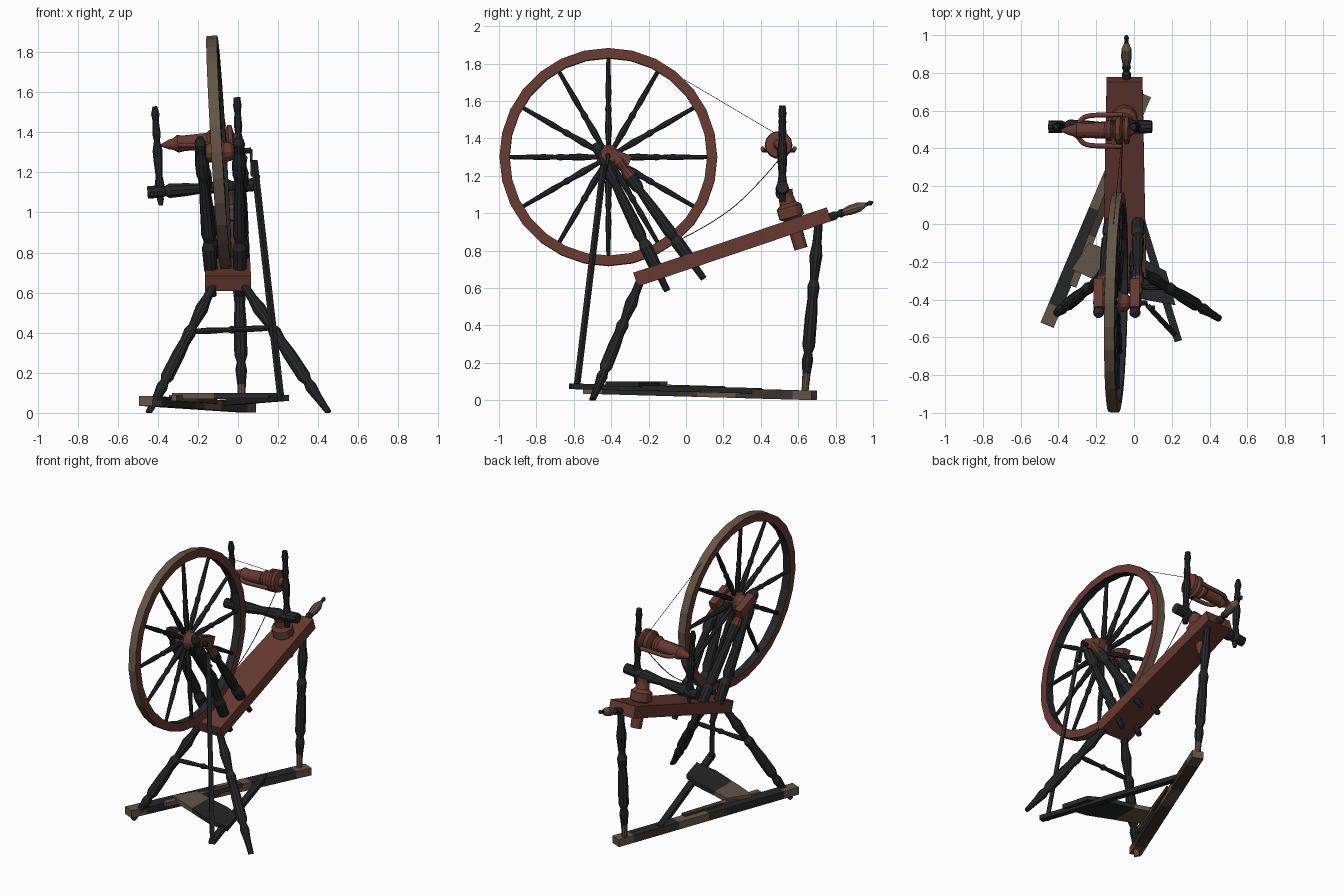
import bpy, bmesh, math
from mathutils import Vector, Matrix

if "Cube" in bpy.data.objects:
    bpy.data.objects.remove(bpy.data.objects["Cube"])


def material(name, rgb):
    m = bpy.data.materials.new(name)
    m.diffuse_color = (*rgb, 1)
    m.use_nodes = True
    m.node_tree.nodes["Principled BSDF"].inputs["Base Color"].default_value = m.diffuse_color
    return m


RED = material("red brown wood", (0.135, 0.042, 0.030))
DARK = material("black wood", (0.019, 0.020, 0.021))
TAN = material("worn tan wood", (0.125, 0.090, 0.062))
BROWN = material("dark brown wood", (0.045, 0.033, 0.024))


def finish(name, bm, *mats):
    bmesh.ops.recalc_face_normals(bm, faces=bm.faces)
    me = bpy.data.meshes.new(name)
    bm.to_mesh(me)
    bm.free()
    for m in mats:
        me.materials.append(m)
    ob = bpy.data.objects.new(name, me)
    bpy.context.collection.objects.link(ob)
    return ob


def lathe(name, p0, p1, profile, mats, sides=10, rule=None):
    """Turned part from p0 to p1; profile is (fraction along, radius)."""
    p0, p1 = Vector(p0), Vector(p1)
    q = (p1 - p0).to_track_quat('Z', 'Y')
    bm = bmesh.new()
    rings = []
    for t, r in profile:
        c = p0.lerp(p1, t)
        ring = []
        for i in range(sides):
            a = math.tau * i / sides
            v = c + q @ Vector((r * math.cos(a), r * math.sin(a), 0))
            v.z = max(v.z, 0)
            ring.append(bm.verts.new(v))
        rings.append(ring)
    for a, b in zip(rings, rings[1:]):
        for i in range(sides):
            j = (i + 1) % sides
            bm.faces.new((a[i], a[j], b[j], b[i]))
    bm.faces.new(rings[0])
    bm.faces.new(rings[-1])
    if rule:
        for f in bm.faces:
            f.material_index = int(rule(f.calc_center_median()))
    return finish(name, bm, *mats)


def beam(name, p0, p1, w, h, mats, cuts=0, rule=None, w1=None):
    """Squared stick from p0 to p1, w wide and h high, optionally tapered."""
    p0, p1 = Vector(p0), Vector(p1)
    d = (p1 - p0).normalized()
    side = d.cross(Vector((0, 0, 1))).normalized()
    up = side.cross(d)
    bm = bmesh.new()
    rings = []
    for k in range(cuts + 2):
        t = k / (cuts + 1)
        c, ww = p0.lerp(p1, t), w + ((w1 or w) - w) * t
        rings.append([bm.verts.new(c + side * ww / 2 * a + up * h / 2 * b)
                      for a, b in ((-1, -1), (1, -1), (1, 1), (-1, 1))])
    for a, b in zip(rings, rings[1:]):
        for i in range(4):
            j = (i + 1) % 4
            bm.faces.new((a[i], a[j], b[j], b[i]))
    bm.faces.new(rings[0])
    bm.faces.new(rings[-1])
    bm.normal_update()
    if rule:
        for f in bm.faces:
            f.material_index = int(rule(f.calc_center_median()))
    return finish(name, bm, *mats)


def slab(name, pts, z0, z1, mat):
    bm = bmesh.new()
    f = bm.faces.new([bm.verts.new((x, y, z0)) for x, y in pts])
    ext = bmesh.ops.extrude_face_region(bm, geom=[f])
    for v in ext['geom']:
        if isinstance(v, bmesh.types.BMVert):
            v.co.z = z1
    return finish(name, bm, mat)


def wire(name, pts, r, mat, smooth=False):
    cu = bpy.data.curves.new(name, 'CURVE')
    cu.dimensions = '3D'
    cu.bevel_depth, cu.bevel_resolution, cu.use_fill_caps = r, 1, True
    s = cu.splines.new('NURBS' if smooth else 'POLY')
    s.points.add(len(pts) - 1)
    for p, co in zip(s.points, pts):
        p.co = (*co, 1)
    if smooth:
        s.use_endpoint_u, s.order_u, s.resolution_u = True, 3, 4
    cu.materials.append(mat)
    ob = bpy.data.objects.new(name, cu)
    bpy.context.collection.objects.link(ob)


# Drive wheel, leaning slightly: local X is its axle
W = Matrix(((1, .02, -.06, -.095), (-.02, 1, 0, -.415), (.06, 0, 1, 1.30), (0, 0, 0, 1)))


def wp(x, r, a):
    return W @ Vector((x, r * math.cos(a), r * math.sin(a)))


bm = bmesh.new()
N = 28
section = ((-.027, .528), (.027, .528), (.027, .582), (-.027, .582))
rings = [[bm.verts.new(wp(x, r, math.tau * i / N)) for x, r in section] for i in range(N)]
for i in range(N):
    a, b = rings[i], rings[(i + 1) % N]
    for k, mat in enumerate((1, 0, 2, 0)):
        f = bm.faces.new((a[k], a[(k + 1) % 4], b[(k + 1) % 4], b[k]))
        f.material_index = mat
finish("wheel_rim", bm, RED, DARK, TAN)

SPOKE = [(0, .012), (.12, .014), (.25, .019), (.4, .014), (.45, .018), (.5, .012), (.62, .016), (.85, .012), (1, .011)]
for i in range(12):
    a = math.tau * i / 12
    lathe(f"wheel_spoke_{i + 1}", wp(0, .03, a), wp(0, .535, a), SPOKE, [DARK], 8)
lathe("wheel_hub", wp(-.075, 0, 0), wp(.075, 0, 0),
      [(0, .03), (.1, .045), (.3, .05), (.4, .065), (.6, .065), (.7, .05), (.9, .045), (1, .03)], [RED], 12)
lathe("axle", wp(-.12, 0, 0), wp(.16, 0, 0), [(0, .014), (1, .014)], [DARK], 8)

# Sloping bench
beam("bench", (-.05, -.27, .645), (-.05, .765, .995), .23, .078, [RED], w1=.19)

# Wheel uprights (pair A) and braces (pair B), pegged through the bench
POST = [(0, .018), (.13, .02), (.16, .034), (.3, .036), (.34, .024), (.38, .034), (.6, .028), (.72, .022),
        (.76, .034), (.84, .036), (.9, .024), (.96, .03), (1, .016)]
for side, xt, xb in (("left", -.19, -.125), ("right", .005, .01)):
    lathe(f"{side}_wheel_upright", (xb, -.10, .585), (xt, -.485, 1.375), POST, [DARK])
    lathe(f"{side}_wheel_brace", (xb + .012, .095, .65), (xt + .012, -.375, 1.30), POST, [DARK, RED],
          rule=lambda c: c.z > 1.2)
    beam(f"{side}_axle_bearing", (xt, -.45, 1.335), (xt, -.30, 1.275), .05, .065, [RED])

# Turned legs
LEG = [(0, .018), (.12, .022), (.2, .03), (.24, .022), (.28, .034), (.45, .033), (.55, .027), (.62, .033),
       (.66, .022), (.8, .034), (.88, .024), (1, .022)]
lathe("left_front_leg", (-.445, -.50, 0), (-.115, -.24, .65), LEG, [DARK, TAN], rule=lambda c: c.z < .04)
lathe("right_front_leg", (.45, -.50, 0), (.02, -.24, .65), LEG, [DARK])
lathe("back_leg", (.02, .635, .03), (-.0, .71, .96), LEG, [DARK, TAN], rule=lambda c: c.z < .14)
lathe("leg_stretcher", (-.24, -.335, .405), (.18, -.335, .425),
      [(0, .012), (.2, .016), (.45, .012), (.5, .02), (.55, .012), (.8, .016), (1, .012)], [DARK], 8)

# Floor bar, treadle stick, rail and foot board
beam("floor_bar", (-.46, -.535, .06), (.055, .685, .026), .075, .05, [BROWN, TAN, DARK], 11,
     lambda c: 1 if c.y < -.45 or .1 < c.y < .25 or c.y > .6 else 2 * (c.z > .045))
beam("treadle_stick", (.235, -.62, .075), (-.08, .40, .05), .04, .03, [DARK])
beam("treadle_rail", (-.325, -.33, .075), (-.12, .20, .06), .04, .03, [BROWN, TAN], 5, lambda c: c.y < -.05)
slab("foot_board_tan_end", [(-.33, -.24), (-.24, -.10), (-.12, -.14), (-.12, -.33), (-.2, -.30)], .07, .10, TAN)
slab("foot_board", [(-.12, -.14), (.06, -.19), (.17, -.25), (.22, -.43), (.05, -.40), (-.12, -.33)], .07, .10, DARK)

# Footman rod and crank
beam("footman_rod", (.215, -.585, .06), (.08, -.44, 1.26), .028, .022, [DARK])
wire("crank", [(.03, -.415, 1.31), (.065, -.415, 1.31), (.07, -.44, 1.185), (.11, -.44, 1.18)], .009, DARK)

# Flyer support: stem through the bench, cross bar and two maidens
lathe("support_stem", (-.05, .615, .81), (-.05, .525, 1.12),
      [(0, .036), (.4, .038), (.5, .04), (.55, .068), (.72, .068), (.78, .045), (.9, .04), (1, .045)],
      [RED, TAN], 12, lambda c: .97 < c.z < 1.0)
lathe("cross_bar", (-.452, .515, 1.10), (.095, .515, 1.14),
      [(0, .032), (.12, .034), (.16, .026), (.2, .038), (.35, .034), (.5, .026), (.65, .034), (.74, .038),
       (.78, .026), (.82, .036), (1, .034)], [DARK])
MAIDEN = [(0, .01), (.06, .018), (.12, .014), (.2, .026), (.3, .018), (.45, .024), (.55, .026), (.65, .016),
          (.72, .022), (.85, .016), (.92, .022), (1, .012)]
lathe("left_maiden", (-.385, .515, 1.035), (-.415, .515, 1.53), MAIDEN, [DARK])
lathe("right_maiden", (.015, .515, 1.06), (-.005, .515, 1.575),
      [(t, max(r, .017)) for t, r in MAIDEN], [DARK])

# Flyer with bobbin, whorls and two arms
lathe("bobbin_and_whorls", (-.385, .495, 1.335), (.0, .495, 1.37),
      [(0, .006), (.1, .024), (.16, .03), (.22, .045), (.3, .04), (.6, .042), (.64, .055), (.68, .055), (.72, .035),
       (.76, .072), (.82, .074), (.85, .055), (.88, .074), (.93, .07), (.95, .03), (1, .02)], [RED], 14)
for side, s in (("front", -1), ("rear", 1)):
    wire(f"{side}_flyer_arm", [(-.31, .495, 1.34), (-.29, .495 + s * .05, 1.335), (-.25, .495 + s * .08, 1.335),
                               (-.15, .495 + s * .082, 1.34), (-.06, .495 + s * .085, 1.345)], .013, RED, True)

# Tension screw
lathe("tension_screw", (-.04, .73, .965), (-.04, 1.0, 1.06),
      [(0, .022), (.25, .024), (.3, .016), (.36, .024), (.42, .02), (.55, .028), (.72, .027), (.85, .012),
       (.9, .01), (.95, .014), (1, .005)], [DARK, TAN], 10, lambda c: .85 < c.y < .95)

# Drive band from wheel to whorl
wire("drive_band_upper", [(-.11, -.01, 1.715), (-.06, .49, 1.42)], .0016, BROWN)
wire("drive_band_lower", [(-.075, -.02, .865), (-.07, .15, .95), (-.065, .35, 1.11), (-.06, .50, 1.29)], .0025, DARK, True)
